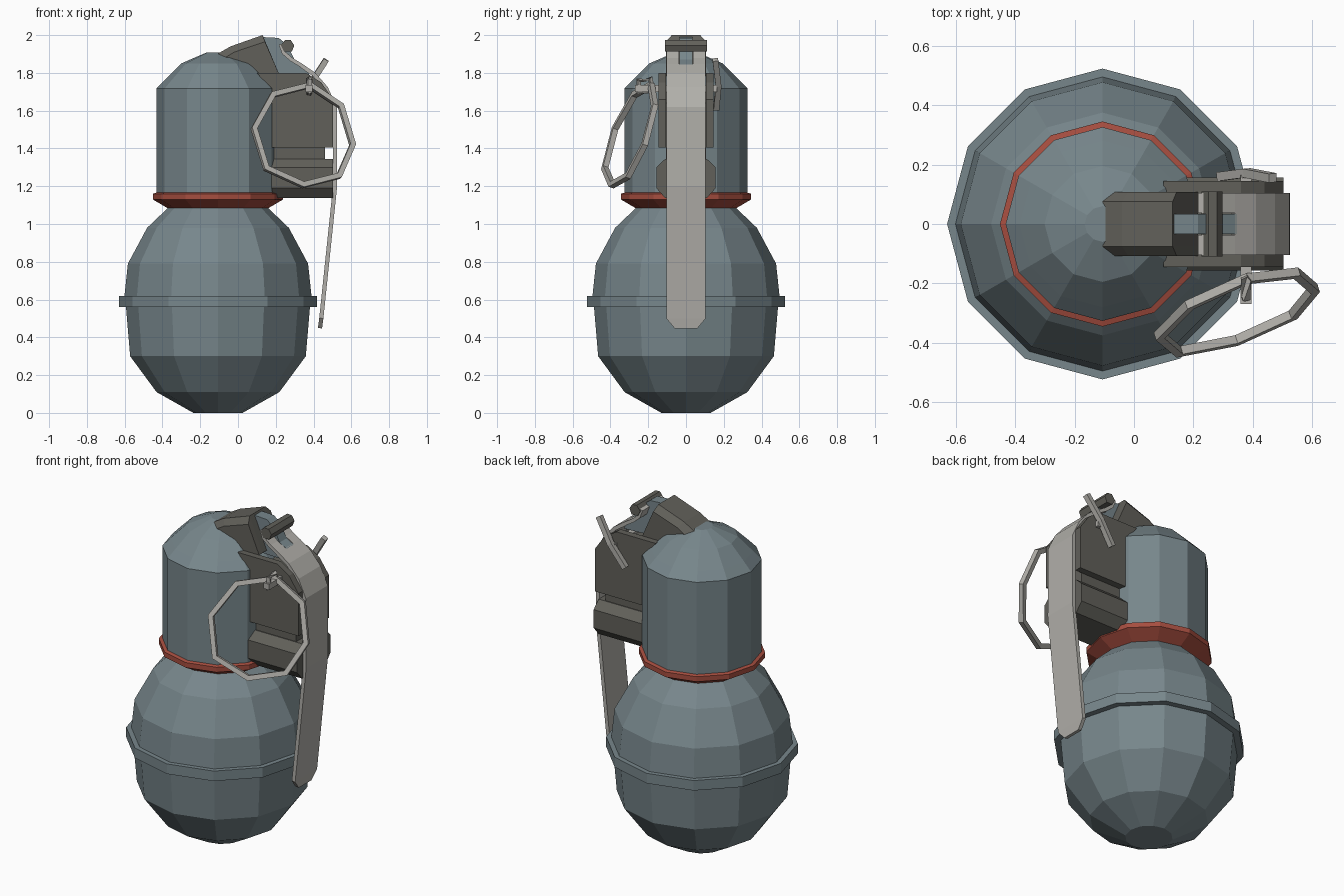
import bpy, bmesh, math
from mathutils import Vector

if "Cube" in bpy.data.objects:
    bpy.data.objects.remove(bpy.data.objects["Cube"])

CX = -0.106  # axis of the round body


def material(name, rgb):
    m = bpy.data.materials.new(name)
    m.diffuse_color = (*rgb, 1)
    m.use_nodes = True
    m.node_tree.nodes["Principled BSDF"].inputs["Base Color"].default_value = m.diffuse_color
    return m


BLUE = material("blue_grey_paint", (0.185, 0.24, 0.26))
DARK = material("dark_metal", (0.12, 0.117, 0.102))
LIGHT = material("light_metal", (0.44, 0.43, 0.40))
RED = material("red_band", (0.38, 0.075, 0.05))


def loft(name, rings, mat, closed=False):
    """Skin a list of equal-length point rings; cap the ends unless closed."""
    bm = bmesh.new()
    vs = [[bm.verts.new(p) for p in r] for r in rings]
    n, k = len(rings[0]), len(rings)
    for i in range(k if closed else k - 1):
        a, b = vs[i], vs[(i + 1) % k]
        for j in range(n):
            bm.faces.new((a[j], a[(j + 1) % n], b[(j + 1) % n], b[j]))
    if not closed:
        bm.faces.new(vs[0])
        bm.faces.new(vs[-1])
    bmesh.ops.recalc_face_normals(bm, faces=bm.faces)
    me = bpy.data.meshes.new(name)
    bm.to_mesh(me)
    bm.free()
    me.materials.append(mat)
    ob = bpy.data.objects.new(name, me)
    bpy.context.collection.objects.link(ob)
    return ob


def lathe(name, profile, mat):
    """12-sided turned shape from (radius, z) pairs."""
    return loft(name, [[(CX + r * math.cos(math.tau * i / 12), r * math.sin(math.tau * i / 12), z)
                        for i in range(12)] for r, z in profile], mat)


def prism(name, outline, y0, y1, mat):
    """Extrude an (x, z) outline along y."""
    return loft(name, [[(x, y, z) for x, z in outline] for y in (y0, y1)], mat)


def strip(name, path, mat, t=0.02):
    """Flat bent bar: path of (x, z, y0, y1) on the outer side, thickness t inwards."""
    rings = []
    for i, (x, z, y0, y1) in enumerate(path):
        a, b = path[max(i - 1, 0)], path[min(i + 1, len(path) - 1)]
        d = Vector((b[0] - a[0], b[1] - a[1])).normalized()
        xi, zi = x + d.y * t, z - d.x * t
        rings.append([(x, y0, z), (x, y1, z), (xi, y1, zi), (xi, y0, zi)])
    return loft(name, rings, mat)


def rod(name, pts, w, mat, closed=False):
    """Square wire along points."""
    pts = [Vector(p) for p in pts]
    n, rings = len(pts), []
    for i, p in enumerate(pts):
        a = pts[(i - 1) % n] if closed else pts[max(i - 1, 0)]
        b = pts[(i + 1) % n] if closed else pts[min(i + 1, n - 1)]
        d = (b - a).normalized()
        u = d.cross(Vector((0.3, -1, 0.3))).normalized() * w / 2
        v = d.cross(u).normalized() * w / 2
        rings.append([p + u + v, p - u + v, p - u - v, p + u - v])
    return loft(name, rings, mat, closed)


# Round body, waist rib, coloured band and domed upper cylinder
lathe("lower_body", [(0.13, 0), (0.325, 0.11), (0.465, 0.30), (0.487, 0.56), (0.495, 0.62),
                     (0.477, 0.79), (0.375, 0.98), (0.265, 1.085)], BLUE)
lathe("waist_rib", [(0.46, 0.56), (0.523, 0.56), (0.523, 0.62), (0.46, 0.62)], BLUE)
lathe("neck_band", [(0.26, 1.08), (0.345, 1.13), (0.345, 1.16), (0.325, 1.166)], RED)
lathe("upper_body", [(0.326, 1.155), (0.326, 1.717), (0.28, 1.765), (0.195, 1.85), (0.06, 1.908)], BLUE)

# Top bracket with chamfered sides
full = [(-0.11, 1.90), (-0.04, 1.94), (0.13, 2.0), (0.215, 1.80), (0.10, 1.78), (-0.05, 1.80)]
low = [(-0.07, 1.88), (-0.02, 1.91), (0.143, 1.965), (0.215, 1.80), (0.10, 1.78), (-0.05, 1.80)]
loft("top_bracket", [[(x, y, z) for x, z in o] for y, o in
                     ((-0.107, low), (-0.075, full), (0.075, full), (0.107, low))], DARK)

# Striker blade between the lever prongs
prism("striker", [(0.12, 1.99), (0.215, 1.985), (0.26, 1.95), (0.30, 1.87), (0.345, 1.845),
                  (0.39, 1.77), (0.16, 1.78)], -0.034, 0.034, BLUE)

# Hinge pin
prism("hinge_pin", [(0.227, 1.945), (0.25, 1.975), (0.28, 1.973), (0.298, 1.945),
                    (0.285, 1.912), (0.245, 1.912)], -0.11, 0.11, DARK)

# Fuse housing: two cheek plates, a core and a hexagonal lower sleeve
cheek = [(0.10, 1.80), (0.36, 1.80), (0.44, 1.75), (0.503, 1.66), (0.503, 1.405), (0.15, 1.405), (0.15, 1.74)]
for side, s in (("front", -1), ("back", 1)):
    prism("cheek_plate_" + side, cheek, s * 0.105, s * 0.145, DARK)
prism("housing_core", [(0.12, 1.72), (0.36, 1.72), (0.46, 1.64), (0.46, 1.30), (0.12, 1.30)],
      -0.105, 0.105, DARK)
sleeve = [(0.11, 1.345), (0.157, 1.30), (0.157, 1.19), (0.11, 1.137),
          (-0.11, 1.137), (-0.157, 1.19), (-0.157, 1.30), (-0.11, 1.345)]
loft("housing_sleeve", [[(x, y, z) for y, z in sleeve] for x in (0.13, 0.503)], DARK)

# Safety lever: forked top and long bent blade
W = 0.104
strip("lever_blade", [(0.34, 1.848, -W, W), (0.41, 1.80, -W, W), (0.475, 1.725, -W, W),
                      (0.523, 1.62, -W, W), (0.525, 1.20, -W, W), (0.452, 0.50, -W, W),
                      (0.445, 0.447, -0.06, 0.06)], LIGHT, 0.022)
for side, s in (("front", -1), ("back", 1)):
    strip("lever_prong_" + side, [(0.235, 1.955, s * 0.037, s * W), (0.25, 1.912, s * 0.037, s * W),
                                  (0.29, 1.878, s * 0.037, s * W), (0.34, 1.848, s * 0.037, s * W)],
          LIGHT, 0.02)

# Pull pin with its eye, splayed end and tip
prism("pull_pin", [(0.358, 1.70), (0.358, 1.735), (0.395, 1.735), (0.395, 1.70)], -0.27, 0.165, LIGHT)
rod("pin_eye", [(0.377, -0.25, 1.70), (0.377, -0.25, 1.76), (0.377, -0.19, 1.77), (0.377, -0.17, 1.69)],
    0.024, LIGHT, True)
rod("pin_splayed_end", [(0.467, 0.155, 1.87), (0.38, 0.172, 1.735), (0.29, 0.16, 1.61)], 0.03, LIGHT)

# Eight-sided pull ring lying in a tilted plane
ring = []
for x, z in [(0.185, 1.685), (0.38, 1.735), (0.545, 1.625), (0.607, 1.42),
             (0.535, 1.255), (0.345, 1.207), (0.15, 1.295), (0.085, 1.505)]:
    ring.append((x, -0.295 + 0.36 * (x - 0.345) + 0.37 * (z - 1.47), z))
rod("pull_ring", ring, 0.03, LIGHT, True)
